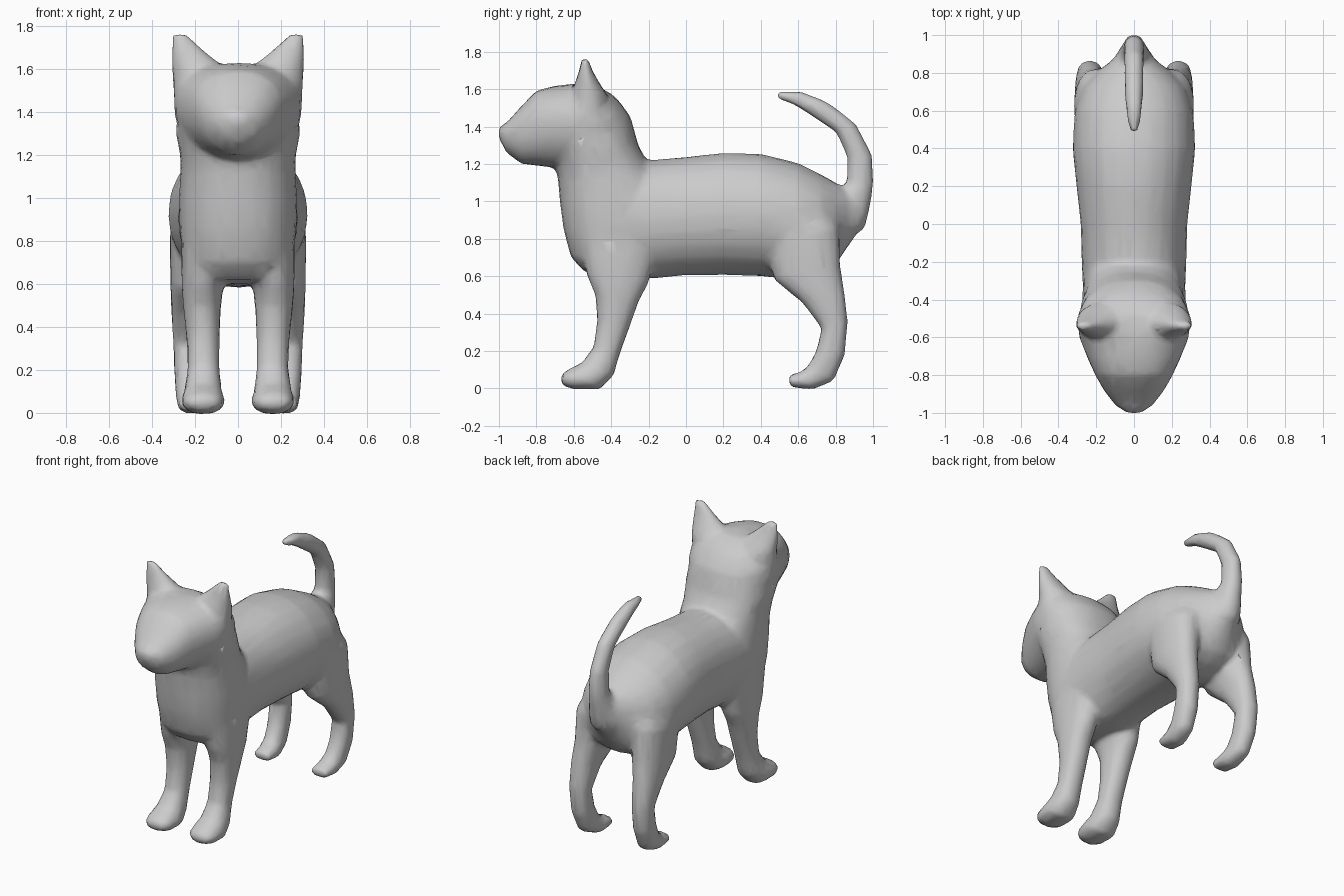
import bpy, bmesh
from math import cos, sin, pi

bm = bmesh.new()


def power(v, p):
    return (1 if v >= 0 else -1) * abs(v) ** p


def loft(sections, side=1, sides=24, square=2.0, flare=0.0):
    """Skin closed rings. Section: two silhouette points (y,z), (y,z) and x range."""
    rings = []
    for ya, za, yb, zb, x0, x1 in sections:
        ring = []
        for i in range(sides):
            t = 2 * pi * i / sides
            c, s = power(cos(t), 2 / square), power(sin(t), 2 / square)
            c *= 1 + flare * s          # wider towards the second point
            ring.append(bm.verts.new((side * ((x0 + x1) / 2 + c * (x1 - x0) / 2),
                                      (ya + yb) / 2 + s * (yb - ya) / 2,
                                      (za + zb) / 2 + s * (zb - za) / 2)))
        rings.append(ring)
    faces = [bm.faces.new(rings[0]), bm.faces.new(rings[-1][::-1])]
    for r, q in zip(rings, rings[1:]):
        for i in range(sides):
            j = (i + 1) % sides
            faces.append(bm.faces.new((r[i], q[i], q[j], r[j])))
    bmesh.ops.recalc_face_normals(bm, faces=faces)


# Torso: y, belly z, back z, half width
torso = [(-.57, .68, 1.15, .20), (-.45, .60, 1.2, .265),
         (-.2, .585, 1.22, .278), (0, .605, 1.237, .283), (.2, .607, 1.26, .305),
         (.4, .60, 1.255, .325), (.6, .58, 1.205, .315), (.72, .61, 1.145, .275),
         (.8, .66, 1.1, .205), (.86, .75, 1.07, .125), (.91, .82, 1.04, .08),
         (.97, .9, 1.02, .05)]
loft([(y, a, y, b, -w, w) for y, a, b, w in torso], square=2.1)

# Neck and chest: z, front y, back y, half width
neck = [(.62, -.54, -.2, .22), (.7, -.615, -.15, .25), (.85, -.655, -.1, .272),
        (1.0, -.675, -.1, .275), (1.12, -.685, -.14, .268), (1.2, -.70, -.2, .27),
        (1.3, -.72, -.255, .29), (1.45, -.7, -.295, .27), (1.54, -.62, -.36, .22)]
loft([(f, z, b, z, -w, w) for z, f, b, w in neck], square=2.25)

# Head: y, chin z, crown z, half width
head = [(-1.003, 1.34, 1.40, .035), (-.96, 1.26, 1.42, .10), (-.88, 1.2, 1.51, .16),
        (-.8, 1.19, 1.593, .205), (-.7, 1.18, 1.618, .25), (-.6, 1.18, 1.63, .29),
        (-.48, 1.17, 1.622, .298), (-.39, 1.2, 1.57, .255), (-.32, 1.25, 1.48, .16)]
loft([(y, a, y, b, -w, w) for y, a, b, w in head], square=2.2, flare=.1)

# Ears, front legs and hind legs on both sides
ear = [(-.63, 1.42, -.43, 1.42, .06, .298), (-.61, 1.57, -.42, 1.57, .06, .305),
       (-.595, 1.63, -.46, 1.63, .09, .31), (-.572, 1.70, -.50, 1.70, .17, .31),
       (-.56, 1.765, -.52, 1.765, .24, .308)]
front_leg = [(-.5, .95, -.2, .95, .05, .235), (-.56, .77, -.16, .75, .06, .265),
             (-.53, .6, -.2, .56, .07, .262),
             (-.485, .5, -.25, .47, .08, .255), (-.475, .36, -.30, .33, .085, .24),
             (-.495, .22, -.355, .18, .085, .235), (-.56, .135, -.385, .07, .075, .25),
             (-.605, .115, -.46, -.006, .06, .265), (-.65, .09, -.6, -.006, .07, .255),
             (-.675, .06, -.66, .015, .11, .22)]
hind_leg = [(.46, 1.0, .76, .98, .05, .24), (.42, .82, .82, .86, .07, .318),
            (.47, .58, .825, .66, .11, .316),
            (.62, .46, .847, .52, .15, .312), (.725, .32, .866, .36, .165, .303),
            (.695, .2, .851, .18, .165, .298), (.655, .125, .79, .04, .16, .29),
            (.61, .085, .68, -.006, .145, .285), (.542, .075, .557, .005, .15, .275)]
for side in (1, -1):
    loft(ear, side)
    loft(front_leg, side, square=2.2)
    loft(hind_leg, side, square=2.2)

# Tail
loft([(.74, .98, .95, .84, -.11, .11), (.81, 1.06, .98, .95, -.08, .08),
      (.86, 1.10, 1.005, 1.10, -.06, .06), (.86, 1.24, .996, 1.25, -.055, .055),
      (.80, 1.37, .906, 1.42, -.053, .053), (.65, 1.47, .757, 1.533, -.051, .051),
      (.58, 1.513, .62, 1.587, -.044, .044), (.482, 1.548, .487, 1.592, -.026, .026)])

mesh = bpy.data.meshes.new("cat")
bm.to_mesh(mesh)
bm.free()
cat = bpy.data.objects.new("cat", mesh)
bpy.context.collection.objects.link(cat)

# Fuse the parts into one soft skin, then thin out the mesh
fuse = cat.modifiers.new("fuse", 'REMESH')
fuse.mode, fuse.voxel_size, fuse.use_smooth_shade = 'VOXEL', .016, True
soft = cat.modifiers.new("soften", 'SMOOTH')
soft.factor, soft.iterations = .5, 12
thin = cat.modifiers.new("thin", 'DECIMATE')
thin.ratio = .1
